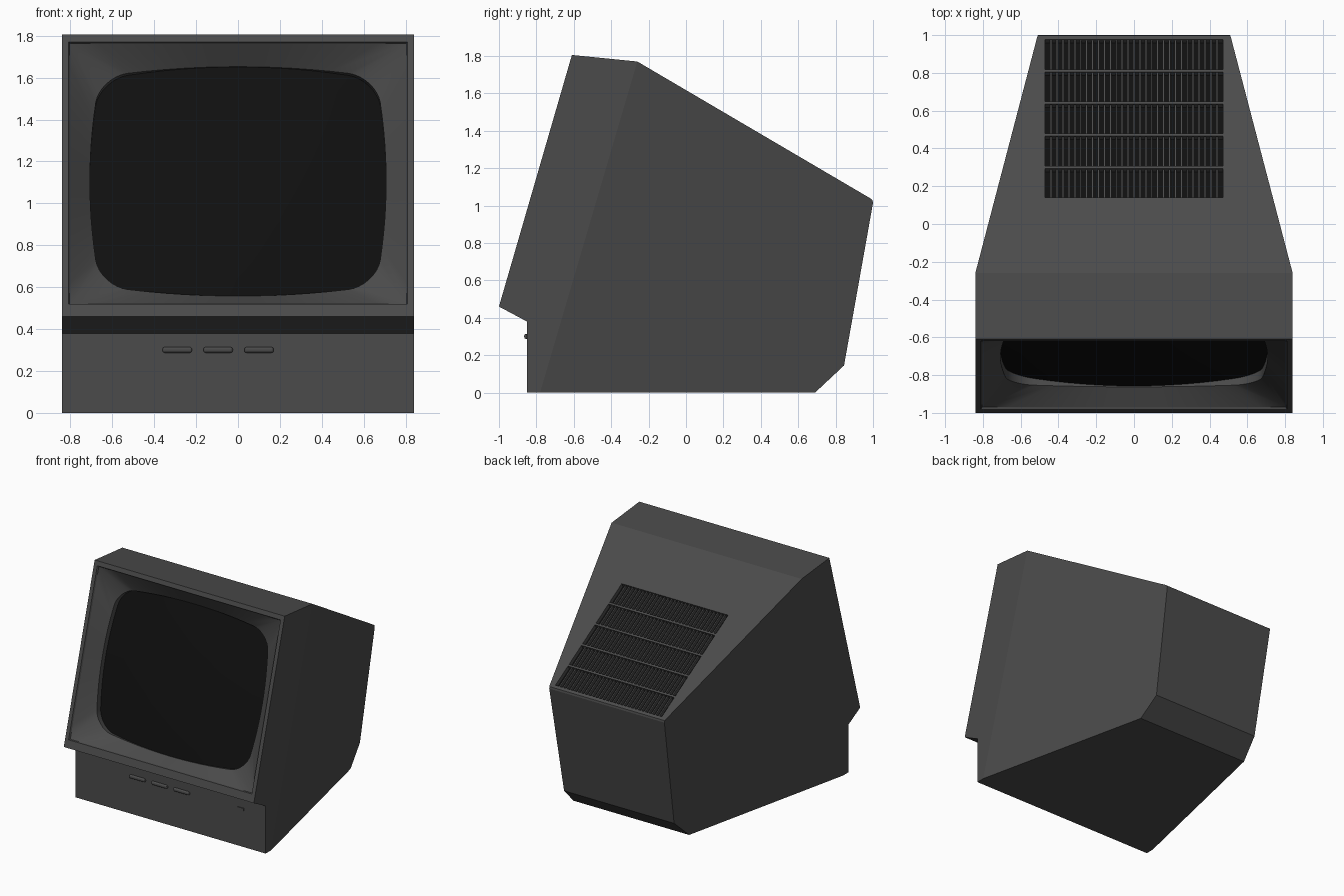
import bpy, bmesh, math
from mathutils import Vector

if "Cube" in bpy.data.objects:
    bpy.data.objects.remove(bpy.data.objects["Cube"])


def material(name, v):
    m = bpy.data.materials.new(name)
    m.diffuse_color = (v, v, v, 1)
    m.use_nodes = True
    m.node_tree.nodes["Principled BSDF"].inputs["Base Color"].default_value = m.diffuse_color
    return m


GREY = material("charcoal plastic", 0.07)
BLACK = material("screen black", 0.005)


def finish(name, bm, mats, smooth=None):
    bmesh.ops.remove_doubles(bm, verts=bm.verts, dist=1e-5)
    me = bpy.data.meshes.new(name)
    bm.to_mesh(me)
    bm.free()
    ob = bpy.data.objects.new(name, me)
    bpy.context.collection.objects.link(ob)
    for m in mats:
        me.materials.append(m)
    if smooth:
        bpy.ops.object.select_all(action='DESELECT')
        ob.select_set(True)
        bpy.context.view_layer.objects.active = ob
        bpy.ops.object.shade_smooth_by_angle(angle=math.radians(smooth))
    return ob


def plane_map(origin, along, normal):
    """Maps (across, along, out) to world space on a tilted panel."""
    o, t, n = Vector(origin), Vector(along).normalized(), Vector(normal).normalized()
    return lambda u, v, w=0.0: Vector((u, 0, 0)) + o + t * v + n * w


FRONT_LEN = math.hypot(0.39, 1.345)
front = plane_map((0, -1, 0.46), (0, 0.39, 1.345), (0, -1.345, 0.39))
slope = plane_map((0, -0.26, 1.77), (0, 1.245, -0.731), (0, 0.731, 1.245))
SLOPE_LEN = math.hypot(1.245, 0.731)


def loft(bm, outer, inner):
    """Quads between two closed rings, both counter-clockwise from outside."""
    a = [bm.verts.new(p) for p in outer]
    b = [bm.verts.new(p) for p in inner]
    n = len(a)
    for i in range(n):
        j = (i + 1) % n
        if (outer[i] - outer[j]).length < 1e-6:
            bm.faces.new((a[i], b[j], b[i]))
        else:
            bm.faces.new((a[i], a[j], b[j], b[i]))


def rect(f, u, v0, v1, w=0.0):
    return [f(-u, v0, w), f(u, v0, w), f(u, v1, w), f(-u, v1, w)]


def add_box(bm, f, u, v, w):
    vs = [bm.verts.new(f(a, b, c)) for c in w for a, b in
          ((u[0], v[0]), (u[1], v[0]), (u[1], v[1]), (u[0], v[1]))]
    for q in ((3, 2, 1, 0), (4, 5, 6, 7), (0, 1, 5, 4), (1, 2, 6, 5), (2, 3, 7, 6), (3, 0, 4, 7)):
        bm.faces.new([vs[i] for i in q])


# Case: side profile (y, z), full width in front of a slanted seam, tapered behind it
profile = [(-1, 0.46), (-0.61, 1.805), (-0.26, 1.77), (0.985, 1.039), (0.997, 1.03), (1, 1.015),
           (0.845, 0.145), (0.69, 0), (-0.78, 0), (-0.85, 0), (-0.85, 0.38)]


def half_width(y, z):
    d = (y + 0.26) * 0.959 - (z - 1.77) * 0.282
    return 0.84 - 0.233 * max(d, 0)


RIM_U, RIM_V0, RIM_V1 = 0.81, 0.061, 1.365
VENT_U, VENT_V0, VENT_V1 = 0.47, 0.40 / 0.8623, 1.237 / 0.8623

bm = bmesh.new()
left = [Vector((-half_width(y, z), y, z)) for y, z in profile]
right = [Vector((-p.x, p.y, p.z)) for p in left]
n = len(profile)
for i in range(n):
    j = (i + 1) % n
    ring = [left[i], right[i], right[j], left[j]]
    if i == 0:      # screen opening
        loft(bm, ring, rect(front, RIM_U, RIM_V0, RIM_V1))
    elif i == 2:    # vent pocket
        edge = rect(slope, VENT_U, VENT_V0, VENT_V1)
        floor = rect(slope, VENT_U, VENT_V0, VENT_V1, -0.035)
        loft(bm, ring, edge)
        loft(bm, edge, floor)
        bm.faces.new([bm.verts.new(p) for p in floor]).material_index = 1
    else:
        bm.faces.new([bm.verts.new(p) for p in ring])
for ids in ([0, 1, 2, 8, 9, 10], [2, 3, 4, 5, 6, 7, 8]):
    bm.faces.new([bm.verts.new(left[k]) for k in ids])
    bm.faces.new([bm.verts.new(right[k]) for k in reversed(ids)])
finish("case", bm, [GREY, BLACK])

# Screen outline: rounded rectangle with bowed sides, paired with the rim rectangle
A, B, R, MID = 0.707, 0.57, 0.14, 0.702
RIM_MID, RIM_H = (RIM_V0 + RIM_V1) / 2, (RIM_V1 - RIM_V0) / 2
corners = [(1, -1), (1, 1), (-1, 1), (-1, -1)]


def arc(k):
    sx, sy = corners[k % 4]
    pts = []
    for s in range(9):
        t = math.radians(-90 + 90 * (k % 4) + s * 90 / 8)
        pts.append(Vector((sx * (A - R) + R * math.cos(t), sy * (B - R) + R * math.sin(t))))
    return pts


inner, outer = [], []
for k in range(4):
    this, nxt = arc(k), arc(k + 1)
    c0 = Vector((corners[k][0] * RIM_U, corners[k][1] * RIM_H))
    c1 = Vector((corners[(k + 1) % 4][0] * RIM_U, corners[(k + 1) % 4][1] * RIM_H))
    inner += this
    outer += [c0] * len(this)
    for s in range(1, 12):
        inner.append(this[-1].lerp(nxt[0], s / 12))
        outer.append(c0.lerp(c1, s / 12))
inner = [Vector((p.x * (1 - 0.07 * (p.y / B) ** 2), p.y * (1 - 0.09 * (p.x / A) ** 2))) for p in inner]


def glass(p, k=1.0):
    u, v = p.x * k, p.y * k
    return front(u, MID + v, -(0.09 + 0.06 * (u / A) ** 2 + 0.02 * (v / B) ** 2))


# Bezel: shallow step, sloped surround, short wall down to the glass
bm = bmesh.new()
rim = [front(p.x, RIM_MID + p.y) for p in outer]
step = [front(p.x * 0.992, RIM_MID + p.y * 0.992, -0.012) for p in outer]
lip = [front(p.x, MID + p.y, -0.105) for p in inner]
loft(bm, rect(front, RIM_U, RIM_V0, RIM_V1),
     rect(front, RIM_U * 0.992, RIM_MID - RIM_H * 0.992, RIM_MID + RIM_H * 0.992, -0.012))
loft(bm, step, lip)
loft(bm, lip, [glass(p) for p in inner])
finish("bezel", bm, [GREY], 30)

# Screen: bulged glass made of concentric rings
bm = bmesh.new()
levels = [1, 0.85, 0.7, 0.5, 0.3, 0.12]
for k0, k1 in zip(levels, levels[1:]):
    loft(bm, [glass(p, k0) for p in inner], [glass(p, k1) for p in inner])
bm.faces.new([bm.verts.new(glass(p, levels[-1])) for p in inner])
finish("screen", bm, [BLACK], 30)

# Vent: long recessed slats crossed by four flush dividers
bm = bmesh.new()
COUNT = 30
pitch = 2 * VENT_U / COUNT
for i in range(1, COUNT):
    u = -VENT_U + i * pitch
    add_box(bm, slope, (u - 0.005, u + 0.005), (VENT_V0, VENT_V1), (-0.035, -0.008))
finish("vent_slats", bm, [GREY])
bm = bmesh.new()
for y in (0.30, 0.472, 0.642, 0.812):
    v = (y + 0.26) / 0.8623
    add_box(bm, slope, (-VENT_U, VENT_U), (v - 0.008, v + 0.008), (-0.035, 0))
finish("vent_dividers", bm, [GREY])

# Controls on the lower panel
panel = plane_map((0, -0.85, 0), (0, 0, 1), (0, -1, 0))
for i, x in enumerate((-0.29, -0.095, 0.1)):
    bm = bmesh.new()
    add_box(bm, panel, (x - 0.07, x + 0.07), (0.287, 0.314), (-0.012, 0.015))
    ob = finish("button_%d" % (i + 1), bm, [GREY])
    bev = ob.modifiers.new("rounding", 'BEVEL')
    bev.width, bev.segments = 0.010, 3
bm = bmesh.new()
add_box(bm, panel, (0.592, 0.648), (0.29, 0.311), (-0.005, 0.006))
finish("indicator", bm, [GREY])
